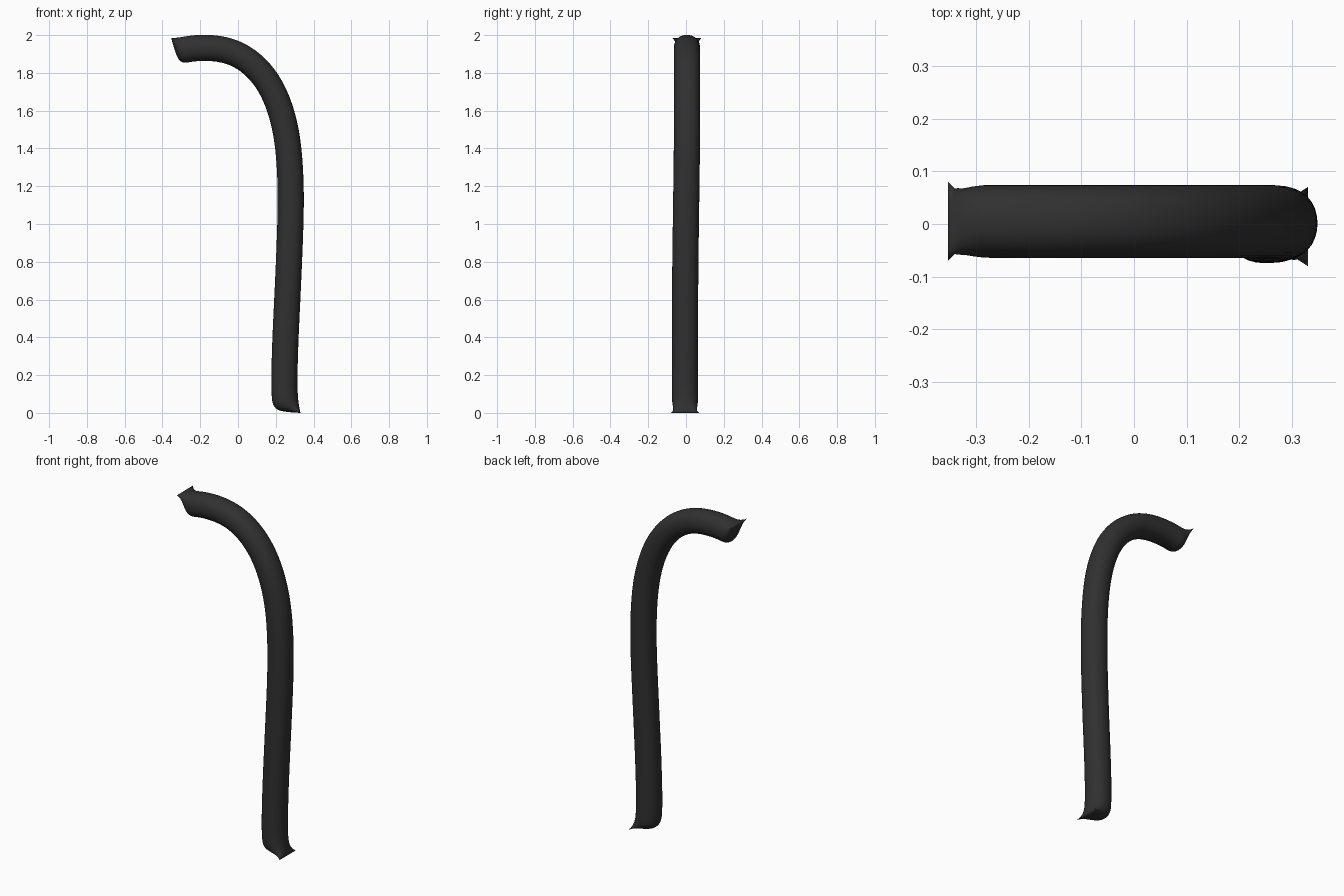
import bpy, bmesh
from mathutils import Vector

if "Cube" in bpy.data.objects:
    bpy.data.objects.remove(bpy.data.objects["Cube"])

# Centre line of the bent tube in the xz plane, foot to tip
path = [(.255, 0), (.246, .1), (.245, .2), (.251, .4), (.261, .6), (.270, .8),
        (.278, 1.0), (.281, 1.2), (.268, 1.42), (.236, 1.58), (.182, 1.72),
        (.102, 1.83), (0, 1.903), (-.1, 1.93), (-.19, 1.934), (-.26, 1.928), (-.336, 1.910)]
pts = [Vector((x, 0, z)) for x, z in path]
HALF = .0755
last = len(pts) - 1

# Square cage swept along the path, rounded by subdivision
bm = bmesh.new()
edge_crease = bm.edges.layers.float.new("crease_edge")
vert_crease = bm.verts.layers.float.new("crease_vert")
rings = []
for i, p in enumerate(pts):
    t = (pts[min(i + 1, last)] - pts[max(i - 1, 0)]).normalized()
    if i == 0:
        t = Vector((0, 0, 1))
    out = Vector((t.z, 0, -t.x))
    y = -.005 + .010 * min(max((p.z - .7) / .7, 0), 1)
    rings.append([bm.verts.new(p + out * a * HALF + Vector((0, y + b * HALF, 0)))
                  for a, b in ((1, -1), (1, 1), (-1, 1), (-1, -1))])
for r, s in zip(rings, rings[1:]):
    for k in range(4):
        n = (k + 1) % 4
        bm.faces.new((r[k], r[n], s[n], s[k]))
bm.faces.new(rings[0][::-1])
bm.faces.new(rings[-1])

# Sharp outer lip on both end caps
for r in (rings[0], rings[-1]):
    bm.edges.get((r[0], r[1]))[edge_crease] = 1
    for v in r[:2]:
        v[vert_crease] = 1
bmesh.ops.recalc_face_normals(bm, faces=bm.faces)
for f in bm.faces:
    f.smooth = True
mesh = bpy.data.meshes.new("bent_tube")
bm.to_mesh(mesh)
bm.free()
tube = bpy.data.objects.new("bent_tube", mesh)
bpy.context.collection.objects.link(tube)
sub = tube.modifiers.new("round", 'SUBSURF')
sub.levels = sub.render_levels = 3

# Dark finish
mat = bpy.data.materials.new("dark_grey")
mat.diffuse_color = (.03, .03, .03, 1)
mat.use_nodes = True
mat.node_tree.nodes["Principled BSDF"].inputs["Base Color"].default_value = mat.diffuse_color
mesh.materials.append(mat)
